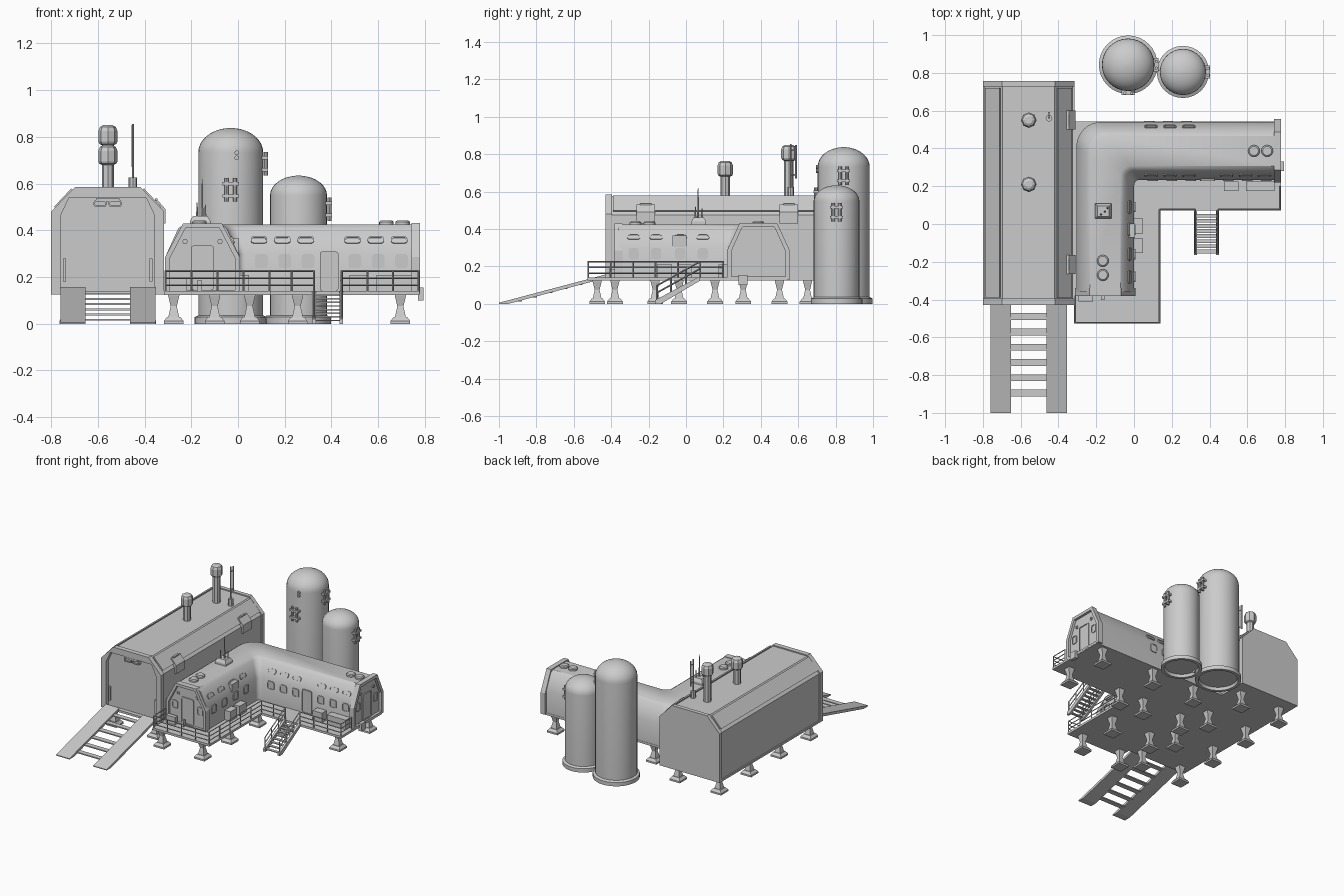
import bpy, bmesh, math
from mathutils import Vector, Matrix

if "Cube" in bpy.data.objects:
    bpy.data.objects.remove(bpy.data.objects["Cube"])

AX = {'x': lambda p, q, d: (d, p, q), 'y': lambda p, q, d: (p, d, q), 'z': lambda p, q, d: (p, q, d)}


def finish(bm, name, smooth=False):
    bmesh.ops.recalc_face_normals(bm, faces=bm.faces)
    me = bpy.data.meshes.new(name)
    bm.to_mesh(me)
    bm.free()
    ob = bpy.data.objects.new(name, me)
    bpy.context.collection.objects.link(ob)
    if smooth:
        bpy.ops.object.select_all(action='DESELECT')
        ob.select_set(True)
        bpy.context.view_layer.objects.active = ob
        bpy.ops.object.shade_smooth_by_angle(angle=math.radians(35))
    return ob


def box(bm, c, s):
    bmesh.ops.create_cube(bm, size=1, matrix=Matrix.Translation(c) @ Matrix.Diagonal((*s, 1)))


def bar(bm, a, b, r, n=6, r2=None):
    a, b = Vector(a), Vector(b)
    m = Matrix.Translation((a + b) / 2) @ (b - a).to_track_quat('Z', 'Y').to_matrix().to_4x4()
    bmesh.ops.create_cone(bm, cap_ends=True, segments=n, radius1=r, radius2=r if r2 is None else r2,
                          depth=(b - a).length, matrix=m)


def skin(bm, loops, caps=True):
    rows = [[bm.verts.new(v) for v in lp] for lp in loops]
    n = len(rows[0])
    for a, b in zip(rows, rows[1:]):
        for i in range(n):
            bm.faces.new((a[i], a[(i + 1) % n], b[(i + 1) % n], b[i]))
    if caps:
        bm.faces.new(rows[0])
        bm.faces.new(rows[-1])
    else:
        for i in range(n):
            bm.faces.new((rows[-1][i], rows[-1][(i + 1) % n], rows[0][(i + 1) % n], rows[0][i]))


def prism(bm, pts, axis, a, b):
    skin(bm, [[AX[axis](p, q, d) for p, q in pts] for d in (a, b)])


def ring(bm, outer, inner, axis, a, b):
    skin(bm, [[AX[axis](p, q, d) for p, q in pts] for pts, d in
              ((outer, a), (outer, b), (inner, b), (inner, a))], caps=False)


def arch(c, hw, z0, zk, ht, z1):
    return [(c - hw, z0), (c - hw, zk), (c - ht, z1), (c + ht, z1), (c + hw, zk), (c + hw, z0)]


def lathe(bm, prof, x, y, n=32):
    skin(bm, [[(x + r * math.cos(2 * math.pi * i / n), y + r * math.sin(2 * math.pi * i / n), z)
               for i in range(n)] for r, z in prof])


def pane(bm, loc, normal, w, h, t=0.012, bev=0.012):
    # rounded slab with a sunken face, like a framed window
    n = Vector(normal).normalized()
    u = Vector((0, 0, 1)).cross(n).normalized()
    m = Matrix((u, n.cross(u), n)).transposed().to_4x4()
    m.translation = loc
    pts = []
    for sx, sy, a0 in ((1, 1, 0), (-1, 1, 90), (-1, -1, 180), (1, -1, 270)):
        for a in (a0, a0 + 45, a0 + 90):
            a = math.radians(a)
            pts.append((sx * (w / 2 - bev) + bev * math.cos(a), sy * (h / 2 - bev) + bev * math.sin(a)))
    k, j = 1 - .012 / w, 1 - .012 / h
    skin(bm, [[m @ Vector((p * e, q * f, z)) for p, q in pts] for e, f, z in
              ((1, 1, -t / 2), (1, 1, t / 2), (k, j, t / 2), (k, j, t / 5))])


# hangar: body, frames, recessed door
HX = -0.558
outer = arch(HX, .242, .125, .48, .14, .585)
bm = bmesh.new()
prism(bm, arch(HX, .234, .13, .475, .137, .577), 'y', -.40, .74)
ring(bm, outer, arch(HX, .2, .14, .465, .165, .54), 'y', -.43, -.395)
prism(bm, outer, 'y', .728, .757)
box(bm, (HX, .165, .132), (.484, 1.18, .014))
finish(bm, "hangar")
bm = bmesh.new()
for s in (-1, 1):
    box(bm, (HX + s * .185, -.405, .23), (.012, .02, .1))
    pane(bm, (HX + s * .032, -.408, .515), (0, -1, 0), .055, .028, .03, .008)
    skin(bm, [[(HX + s * p, y, q) for p, q in ((.15, .572), (.222, .495), (.23, .5), (.155, .58))]
              for y in (-.39, .72)])
box(bm, (HX, -.41, .53), (.1, .03, .012))
finish(bm, "hangar_trim")
bm = bmesh.new()
for y in (-.215, .55):
    prism(bm, [(-.40, .53), (-.345, .53), (-.31, .49), (-.31, .43), (-.36, .43)], 'y', y - .05, y + .05)
    box(bm, (-.35, y, .532), (.012, .06, .008))
finish(bm, "hangar_vent_boxes")

# roof sensors and aerials
for i, (y, z) in enumerate(((.21, .765), (.55, .85))):
    bm = bmesh.new()
    lathe(bm, [(.026, .57), (.026, z - .085), (.036, z - .08), (.041, z - .07), (.041, z - .025),
               (.034, z - .008), (.02, z)], -.557, y, 8)
    finish(bm, f"roof_sensor_{i}")
bm = bmesh.new()
bar(bm, (-.45, .56, .55), (-.45, .56, .625), .018, 8)
bar(bm, (-.45, .56, .62), (-.45, .56, .855), .005)
bar(bm, (-.45, .588, .67), (-.45, .588, .85), .006)
for z in (.69, .82):
    bar(bm, (-.45, .56, z), (-.45, .588, z), .004)
finish(bm, "hangar_aerial")

# vehicle ramps and rungs
bm = bmesh.new()
for x0, x1 in ((-.76, -.652), (-.462, -.354)):
    prism(bm, [(-1, 0), (-1, .006), (-.43, .157), (-.43, .138), (-.95, 0)], 'x', x0, x1)
for i in range(6):
    y = -.49 - i * .081
    box(bm, (HX + .001, y, .157 * (y + 1) / .57 - .012), (.2, .036, .008))
finish(bm, "ramp")

# L-shaped habitat swept around a rounded corner
CX, CY = -.152, .387
half = [(.153, .13), (.153, .30), (.104, .408), (.08, .425)]
prof = half + [(-o, z) for o, z in reversed(half)]
loops = [[(CX - o, -.36, z) for o, z in prof]]
for k in range(9):
    a = math.radians(180 - k * 11.25)
    lp = []
    for o, z in prof:
        r = .03 + .33 * (o + .153)
        lp.append((CX - o + r + r * math.cos(a), CY + o - r + r * math.sin(a), z))
    loops.append(lp)
loops.append([(.76, CY + o, z) for o, z in prof])
bm = bmesh.new()
skin(bm, loops)
finish(bm, "habitat", True)
bm = bmesh.new()
ring(bm, arch(CX, .16, .13, .285, .083, .43), arch(CX, .14, .145, .28, .072, .41), 'y', -.382, -.34)
ring(bm, arch(CY, .168, .13, .285, .1, .432), arch(CY, .145, .145, .28, .086, .41), 'x', .742, .778)
finish(bm, "habitat_end_frames")

# windows and doors
bm = bmesh.new()
for x in (.09, .19, .29, .49, .59, .69):
    for s in ((-1, 1) if x < .3 else (-1,)):
        pane(bm, (x, CY + s * .127, .358), (0, s * .9, .43), .07, .032)
        pane(bm, (x - .01 * s, CY + s * .153, .268), (0, s, 0), .055, .06)
for y in (-.28, -.16, -.03, .09):
    pane(bm, (CX + .127, y, .358), (.9, 0, .43), .07, .032)
    pane(bm, (CX + .153, y, .268), (1, 0, 0), .055, .06)
for s in (-1, 1):
    pane(bm, (CX + s * .1, -.36, .265), (0, -1, 0), .045, .06)
    pane(bm, (.76, CY + s * .1, .265), (1, 0, 0), .045, .06)
    pane(bm, (CX + s * .075, -.36, .352), (0, -1, 0), .022, .022, .014, .01)
    pane(bm, (.76, CY + s * .075, .352), (1, 0, 0), .022, .022, .014, .01)
finish(bm, "windows")
bm = bmesh.new()
pane(bm, (CX, -.36, .24), (0, -1, 0), .1, .19, .014)
pane(bm, (.76, CY, .24), (1, 0, 0), .1, .19, .014)
pane(bm, (.39, CY - .153, .225), (0, -1, 0), .08, .17, .014)
finish(bm, "doors")

# roof vents, equipment box and aerials
bm = bmesh.new()
for x, y in ((.635, CY), (.705, CY), (-.165, -.195), (-.165, -.27)):
    lathe(bm, [(.031, .42), (.031, .436), (.024, .442)], x, y, 16)
finish(bm, "roof_vents", True)
bm = bmesh.new()
skin(bm, [[(-.162 + sx * w, .068 + sy * w * .9, z) for sx, sy in ((1, 1), (-1, 1), (-1, -1), (1, -1))]
          for w, z in ((.044, .42), (.044, .44), (.03, .462))])
for x, y, z in ((-.153, .065, .62), (-.175, .05, .52), (-.14, .085, .51)):
    bar(bm, (x, y, .45), (x, y, z), .006, 6, .002)
finish(bm, "roof_aerial_box")

# equipment boxes
bm = bmesh.new()
for x in (.515, .63, .705):
    box(bm, (x, .2, .172), (.075, .052, .075))
for y in (-.01, -.115):
    box(bm, (.022, y, .172), (.05, .078, .075))
box(bm, (-.255, -.395, .165), (.075, .03, .06))
box(bm, (-.165, -.392, .16), (.02, .02, .05))
box(bm, (-.018, -.035, .335), (.045, .075, .06))
box(bm, (.782, .305, .128), (.025, .05, .055))
finish(bm, "equipment_boxes")

# deck with railing
bm = bmesh.new()
prism(bm, [(-.317, -.527), (.14, -.527), (.14, .072), (.777, .072), (.777, .542), (-.317, .542)], 'z', .124, .14)
finish(bm, "deck")
bm = bmesh.new()
for path in ([(-.31, -.38), (-.31, -.522), (.135, -.522), (.135, .077), (.325, .077)],
             [(.445, .077), (.772, .077), (.772, .2)]):
    for a, b in zip(path, path[1:]):
        for z in (.165, .195, .226):
            bar(bm, (*a, z), (*b, z), .004, 4)
        n = max(1, round((Vector(b) - Vector(a)).length / .11))
        for i in range(n + 1):
            p = Vector(a).lerp(Vector(b), i / n)
            bar(bm, (*p, .13), (*p, .228), .0045, 4)
finish(bm, "railing")

# stairs
bm = bmesh.new()
for x in (.325, .442):
    prism(bm, [(-.165, 0), (-.165, .02), (.06, .14), (.075, .14), (.075, .124), (-.135, 0)], 'x', x - .008, x + .008)
    for dz in (.05, .088):
        bar(bm, (x, -.155, .01 + dz), (x, .075, .138 + dz), .0045, 4)
    for y in (-.155, -.08, 0):
        z = .01 + .128 * (y + .155) / .23
        bar(bm, (x, y, z), (x, y, z + .09), .0045, 4)
for i in range(8):
    box(bm, (.384, -.145 + i * .027, .014 + i * .0155), (.11, .02, .006))
finish(bm, "stairs")

# support legs
bm = bmesh.new()
legs = [(HX + s * .165, y) for s in (-1, 1) for y in (-.38, -.037, .306, .65)]
legs += [(-.275, -.475), (.05, -.475), (-.275, -.165), (.05, -.165), (-.275, .155), (.05, .155), (.255, .155),
         (.695, .155), (-.1, .5), (.255, .5), (.695, .5)]
for x, y in legs:
    skin(bm, [[(x + sx * w, y + sy * w, z) for sx, sy in ((1, 1), (-1, 1), (-1, -1), (1, -1))]
              for w, z in ((.042, 0), (.042, .012), (.028, .03), (.023, .03), (.013, .075), (.024, .12), (.024, .128))])
finish(bm, "support_legs")

# storage tanks with base rings
tanks = (("large_tank", -.031, .843, .139, .838, .105), ("small_tank", .259, .805, .122, .634, .085))
for name, x, y, r, top, dome in tanks:
    prof = [(r - .012, .02), (r - .005, 0), (r + .016, 0), (r + .016, .028), (r, .036)]
    prof += [(r * math.cos(t), top - dome + dome * math.sin(t)) for t in [i * math.pi / 17 for i in range(9)]]
    prof += [(.004, top)]
    bm = bmesh.new()
    lathe(bm, prof, x, y)
    finish(bm, name, True)


# pipe brackets on the tanks
def bracket(bm, x, y, z, ang):
    sub = bmesh.new()
    for s in (-1, 1):
        bar(sub, (.01, s * .018, z - .05), (.01, s * .018, z + .05), .009, 8)
        box(sub, (.006, 0, z + s * .026), (.028, .07, .014))
    sub.transform(Matrix.Translation((x, y, 0)) @ Matrix.Rotation(ang, 4, 'Z'))
    tmp = bpy.data.meshes.new("tmp")
    sub.to_mesh(tmp)
    bm.from_mesh(tmp)
    bpy.data.meshes.remove(tmp)


bm = bmesh.new()
bracket(bm, -.031, .703, .573, -math.pi / 2)
bracket(bm, .109, .843, .685, 0)
bracket(bm, .382, .805, .49, 0)
for z in (.71, .732):
    bar(bm, (-.005, .72, z), (-.005, .695, z), .01, 10)
bar(bm, (.12, .815, .02), (.16, .815, .02), .015, 8)
finish(bm, "tank_pipe_brackets")
